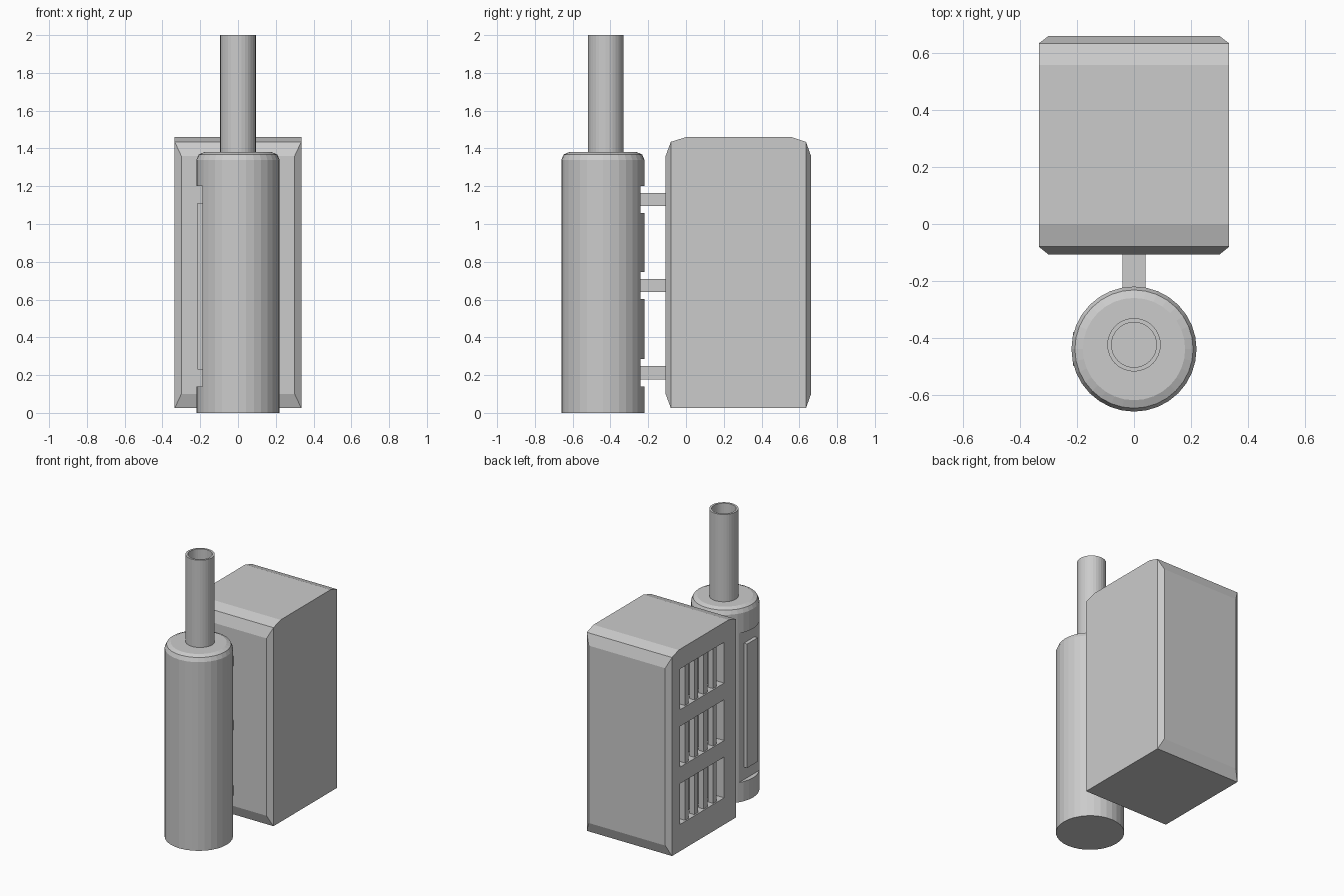
import bpy, bmesh, math

if "Cube" in bpy.data.objects:
    bpy.data.objects.remove(bpy.data.objects["Cube"])


def finish(name, bm):
    bmesh.ops.recalc_face_normals(bm, faces=bm.faces)
    me = bpy.data.meshes.new(name)
    bm.to_mesh(me)
    bm.free()
    ob = bpy.data.objects.new(name, me)
    bpy.context.collection.objects.link(ob)
    return ob


def box(name, x, y, z):
    bm = bmesh.new()
    bmesh.ops.create_cube(bm, size=1)
    for v in bm.verts:
        for i, (a, b) in enumerate((x, y, z)):
            v.co[i] = b if v.co[i] > 0 else a
    return finish(name, bm)


def lathe(name, cy, profile, sides=32):
    # rings of (radius, z), capped at both ends
    bm = bmesh.new()
    rings = []
    for r, z in profile:
        rings.append([bm.verts.new((r * math.cos(2 * math.pi * i / sides),
                                    cy + r * math.sin(2 * math.pi * i / sides), z))
                      for i in range(sides)])
    for a, b in zip(rings, rings[1:]):
        for i in range(sides):
            j = (i + 1) % sides
            bm.faces.new((a[i], a[j], b[j], b[i]))
    bm.faces.new(rings[0])
    bm.faces.new(rings[-1])
    return finish(name, bm)


def cut(ob, cutter):
    cutter.hide_render = True
    m = ob.modifiers.new("cut", 'BOOLEAN')
    m.operation = 'DIFFERENCE'
    m.solver = 'EXACT'
    m.object = cutter
    bpy.context.view_layer.objects.active = ob
    bpy.ops.object.modifier_apply(modifier=m.name)
    bpy.data.objects.remove(cutter)


# Cabinet: side profile extruded across, with tapered front and back faces
bm = bmesh.new()
profile = [(-0.08, 0.025), (0.635, 0.025), (0.635, 1.435),
           (0.56, 1.46), (0.0, 1.46), (-0.08, 1.435)]
f = bm.faces.new([bm.verts.new((-0.335, y, z)) for y, z in profile])
ext = bmesh.ops.extrude_face_region(bm, geom=[f])["geom"]
for v in ext:
    if isinstance(v, bmesh.types.BMVert):
        v.co.x = 0.335
bmesh.ops.recalc_face_normals(bm, faces=bm.faces)
ends = [f for f in bm.faces if abs(f.normal.y) > 0.9]
for f in bmesh.ops.extrude_discrete_faces(bm, faces=ends)["faces"]:
    for v in f.verts:
        v.co.x = math.copysign(0.30, v.co.x)
        v.co.y = 0.662 if v.co.y > 0.3 else -0.108
        v.co.z = 1.36 if v.co.z > 0.7 else 0.10
cabinet = finish("cabinet", bm)

# Three barred windows on the left side
for z in (0.215, 0.622, 1.03):
    cut(cabinet, box("window_cutter", (-0.5, -0.25), (0.05, 0.545), (z, z + 0.29)))
    for k in range(4):
        y = 0.14 + 0.105 * k
        box("window_bar", (-0.325, -0.285), (y - 0.02, y + 0.02), (z - 0.005, z + 0.295))

# Tank with a flat recess on the left and a notch behind each link
tank = lathe("tank", -0.44, [(0.22, 0), (0.22, 1.34), (0.208, 1.368), (0.18, 1.38)])
cut(tank, box("recess_cutter", (-0.4, -0.188), (-0.7, -0.2), (0.14, 1.20)))
box("tank_panel", (-0.214, -0.17), (-0.50, -0.38), (0.23, 1.11))
for z in (0.212, 0.675, 1.13):
    cut(tank, box("notch_cutter", (-0.3, 0.3), (-0.24, 0.0), (z - 0.072, z + 0.072)))
    box("link", (-0.04, 0.04), (-0.26, -0.10), (z - 0.035, z + 0.035))

# Open chimney pipe
lathe("chimney", -0.425, [(0.094, 1.36), (0.094, 2.0), (0.079, 2.0), (0.079, 1.385)])
